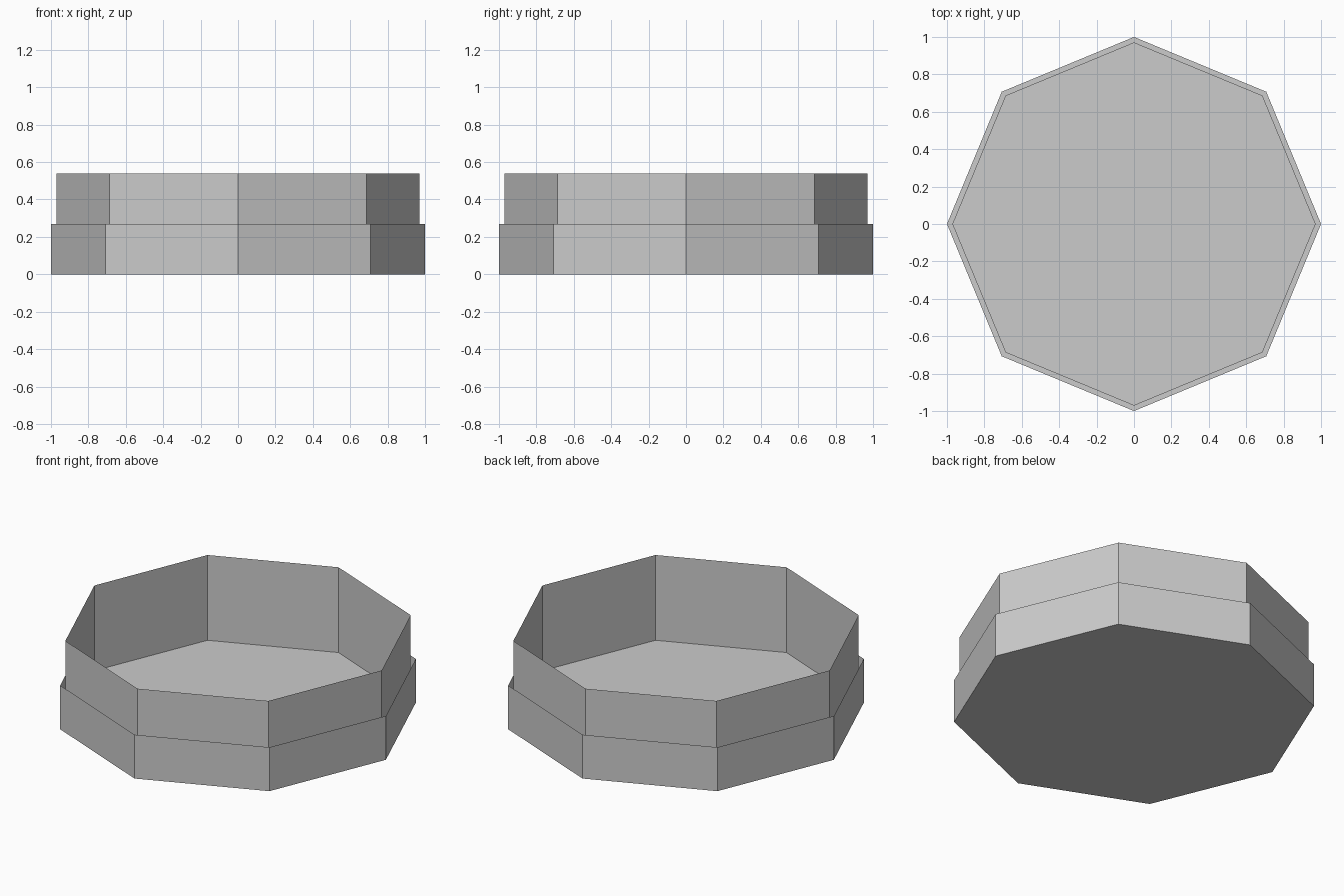
import bpy
import bmesh
from math import radians
from mathutils import Matrix

if "Cube" in bpy.data.objects:
    bpy.data.objects.remove(bpy.data.objects["Cube"])

SIDES = 8


def open_cup(name, radius, z_bottom, z_top):
    """Thin-walled octagonal cup: closed floor, open top."""
    bm = bmesh.new()
    height = z_top - z_bottom
    bmesh.ops.create_cone(bm, cap_ends=True, segments=SIDES,
                          radius1=radius, radius2=radius, depth=height,
                          matrix=Matrix.Translation((0, 0, z_bottom + height / 2))
                          @ Matrix.Rotation(radians(360 / SIDES), 4, 'Z'))
    bm.normal_update()
    lid = [f for f in bm.faces if f.normal.z > 0.9]
    bmesh.ops.delete(bm, geom=lid, context='FACES_ONLY')
    mesh = bpy.data.meshes.new(name)
    bm.to_mesh(mesh)
    bm.free()
    obj = bpy.data.objects.new(name, mesh)
    bpy.context.collection.objects.link(obj)
    return obj


# Shallow outer dish, with the taller dish nested inside it
open_cup("outer_dish", 1.0, 0.0, 0.268)
open_cup("inner_dish", 0.971, 0.017, 0.538)
